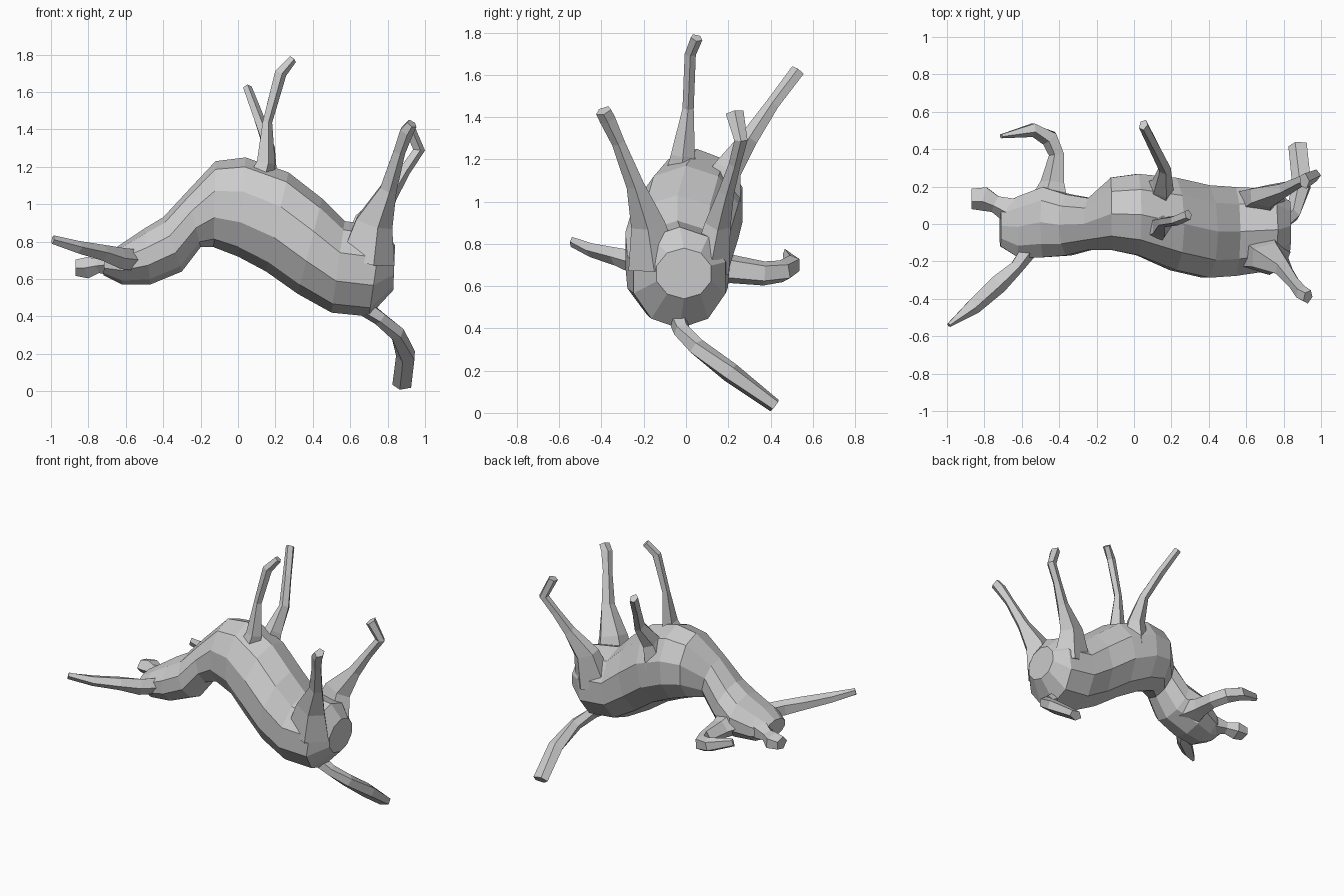
import bpy, math
from mathutils import Vector


def build(name, rings):
    """Flat-shaded loft through rings of equal vertex count, closed at both ends."""
    n = len(rings[0])
    verts = [v for ring in rings for v in ring]
    faces = [tuple(reversed(range(n))), tuple(range(len(verts) - n, len(verts)))]
    for r in range(len(rings) - 1):
        for i in range(n):
            a, b = r * n + i, r * n + (i + 1) % n
            faces.append((a, b, b + n, a + n))
    mesh = bpy.data.meshes.new(name)
    mesh.from_pydata(verts, [], faces)
    mesh.validate()
    ob = bpy.data.objects.new(name, mesh)
    bpy.context.collection.objects.link(ob)
    return ob


def limb(name, path, ref, sides=5):
    """Tapered tube; each path point is x, y, z, half width, half depth."""
    pts = [Vector(p[:3]) for p in path]
    rings = []
    for k, p in enumerate(path):
        t = (pts[min(k + 1, len(pts) - 1)] - pts[max(k - 1, 0)]).normalized()
        a = Vector(ref).cross(t).normalized()
        b = t.cross(a)
        rings.append([pts[k] + a * p[3] * math.cos(q) + b * p[4] * math.sin(q)
                      for q in (2 * math.pi * i / sides for i in range(sides))])
    return build(name, rings)


def body(name, sections, sides=10):
    """Each section: belly x, z, back x, z, then y min and y max."""
    rings = []
    for xt, zt, xb, zb, y0, y1 in sections:
        top, low = Vector((xt, 0, zt)), Vector((xb, 0, zb))
        mid, half = (top + low) / 2, (top - low) / 2
        ring = []
        for i in range(sides):
            q = 2 * math.pi * i / sides
            y = (y0 + y1) / 2 + (y1 - y0) / 2 * math.sin(q) * 1.04
            ring.append(mid + half * math.cos(q) + Vector((0, y, 0)))
        rings.append(list(reversed(ring)))
    return build(name, rings)


Y, Z = (0, 1, 0), (0, 0, 1)

# head, neck and torso of the animal lying on its back
body("body", [
    (-.71, .73, -.72, .62, -.12, .10),
    (-.62, .79, -.62, .57, -.18, .15),
    (-.50, .87, -.47, .57, -.18, .20),
    (-.40, .93, -.30, .64, -.17, .16),
    (-.27, 1.07, -.20, .77, -.14, .14),
    (-.12, 1.23, -.13, .77, -.14, .25),
    (.04, 1.25, .00, .72, -.17, .27),
    (.27, 1.17, .15, .64, -.25, .25),
    (.45, 1.03, .32, .52, -.29, .21),
    (.57, .91, .50, .42, -.28, .20),
    (.77, .88, .70, .40, -.25, .19),
    (.84, .78, .83, .54, -.14, .12)])

# muzzle
limb("muzzle", [(-.62, .06, .68, .09, .08), (-.74, .11, .67, .05, .04),
                (-.80, .14, .66, .07, .06), (-.87, .14, .66, .06, .045)], Z)

# ears, one straight and one curled
limb("straight_ear", [(-.55, -.12, .70, .05, .06), (-.63, -.23, .71, .04, .06),
                      (-.73, -.32, .74, .055, .045), (-.86, -.44, .77, .045, .035),
                      (-.99, -.54, .81, .012, .025)], Z)
limb("curled_ear", [(-.45, .08, .70, .13, .10), (-.43, .22, .68, .07, .07),
                    (-.41, .37, .66, .045, .06), (-.45, .46, .67, .05, .055),
                    (-.54, .505, .70, .04, .05), (-.71, .47, .75, .012, .03)], Z)

# front legs
limb("front_leg_left", [(.10, -.02, 1.08, .09, .10), (.145, -.015, 1.22, .055, .06),
                        (.155, .01, 1.44, .028, .028), (.225, .02, 1.70, .035, .028),
                        (.29, .05, 1.775, .025, .03)], Y)
limb("front_leg_right", [(.12, .14, 1.00, .10, .13), (.15, .20, 1.16, .06, .07),
                         (.165, .30, 1.30, .032, .045), (.11, .41, 1.46, .03, .033),
                         (.05, .53, 1.62, .025, .035)], Y)

# hind legs
limb("hind_leg_left", [(.68, -.15, .70, .16, .13), (.72, -.18, .90, .11, .085),
                       (.80, -.24, 1.08, .05, .045), (.86, -.32, 1.28, .035, .033),
                       (.90, -.37, 1.39, .04, .04), (.93, -.39, 1.43, .03, .04)], Y)
limb("hind_leg_right", [(.66, .11, .68, .16, .10), (.70, .15, .90, .10, .065),
                        (.81, .19, 1.05, .045, .04), (.89, .23, 1.18, .033, .03),
                        (.965, .26, 1.29, .035, .033), (.91, .23, 1.42, .03, .045)], Y)

# tail
limb("tail", [(.66, -.04, .46, .05, .05), (.76, -.02, .39, .04, .04),
              (.85, .05, .31, .04, .045), (.90, .21, .19, .055, .05),
              (.88, .42, .035, .055, .035)], Z)
